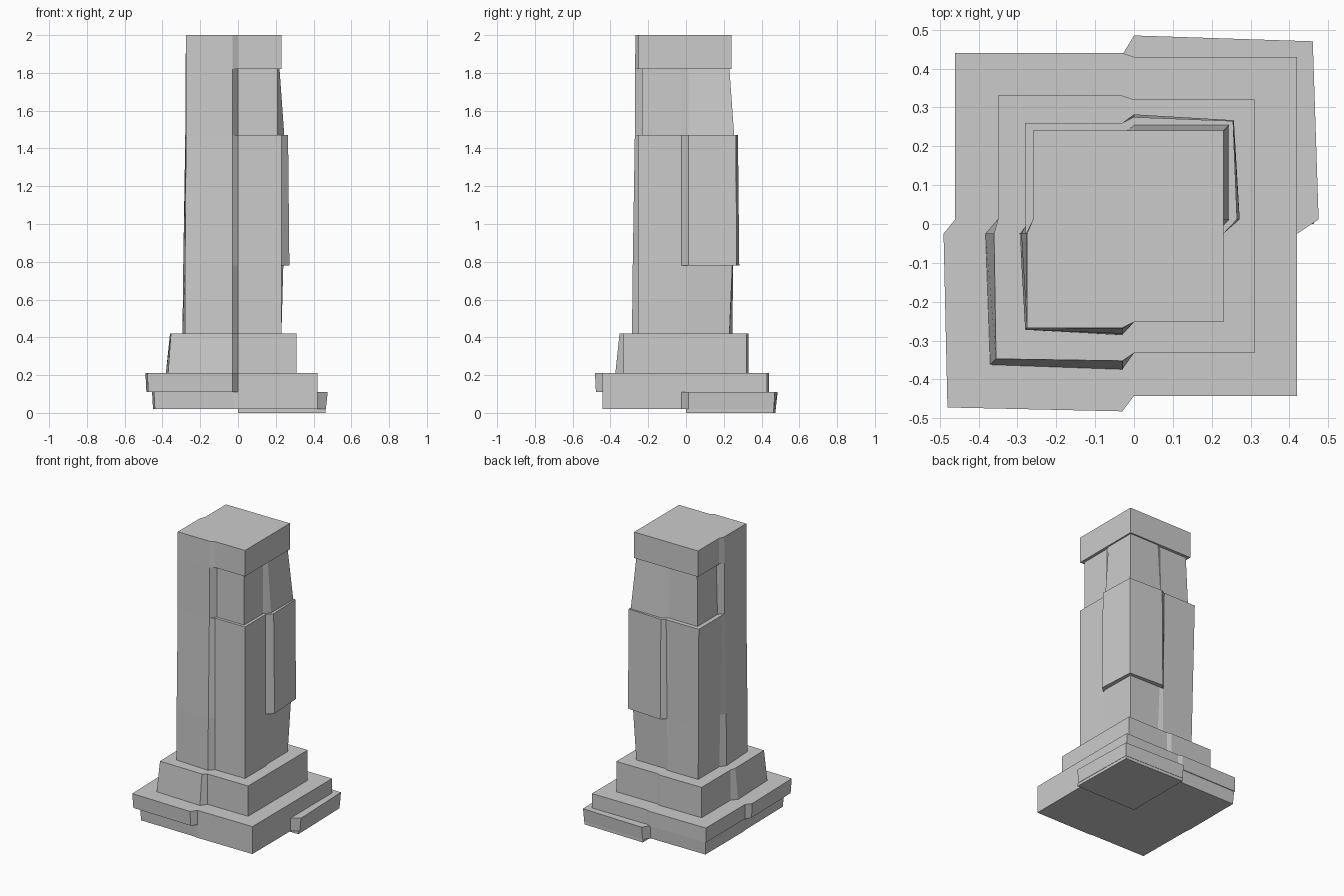
import bpy, bmesh

if "Cube" in bpy.data.objects:
    bpy.data.objects.remove(bpy.data.objects["Cube"])

# Pedestal profile, one row per level (repeated z = horizontal step):
# z, front-left size, flare, front-right size, back-right size, flare, back-left size
LEVELS = [
    (0.02, .440, .005, .42, .455, .010, .450),
    (0.11, .445, .005, .42, .460, .015, .455),
    (0.11, .475, .010, .42, .420, .000, .460),
    (0.21, .480, .010, .42, .420, .000, .460),
    (0.21, .370, .012, .31, .310, .000, .350),
    (0.42, .355, .005, .31, .310, .000, .350),
    (0.42, .280, .014, .23, .220, .000, .265),
    (0.78, .280, .010, .23, .235, .005, .270),
    (0.78, .280, .010, .23, .257, .015, .270),
    (1.47, .275, .004, .23, .255, .010, .280),
    (1.47, .275, .004, .21, .245, .000, .250),
    (1.82, .275, .003, .21, .220, .000, .240),
    (1.82, .275, .003, .23, .230, .000, .260),
    (2.00, .275, .000, .23, .230, .000, .260),
]
X0, X1, Y0, Y1 = -.03, 0, -.025, .012   # narrow transition strips between quadrants


def ring(fl, e, fr, br, f, bl):
    """Counter-clockwise outline joining the four quadrant corners."""
    fly, fry, bry, bly = fl - .008, fr + .022, br + .01, bl - .02
    return [(-fl - e, Y0), (-fl, -fly), (X0, -fly - e),
            (X1, -fry), (fr, -fry), (fr, Y0),
            (br + f, Y1), (br, bry), (X1, bry + f),
            (X0, bly), (-bl, bly), (-bl, Y1)]


def loft(name, loops):
    bm = bmesh.new()
    rows = [[bm.verts.new(p) for p in lp] for lp in loops]
    for a, b in zip(rows, rows[1:]):
        n = len(a)
        for i in range(n):
            j = (i + 1) % n
            bm.faces.new((a[i], a[j], b[j], b[i]))
    bm.faces.new(rows[0][::-1])
    bm.faces.new(rows[-1])
    bmesh.ops.remove_doubles(bm, verts=bm.verts[:], dist=1e-5)
    bmesh.ops.dissolve_degenerate(bm, edges=bm.edges[:], dist=1e-5)
    bmesh.ops.recalc_face_normals(bm, faces=bm.faces[:])
    me = bpy.data.meshes.new(name)
    bm.to_mesh(me)
    bm.free()
    ob = bpy.data.objects.new(name, me)
    bpy.context.collection.objects.link(ob)
    return ob


# Stepped base and shaft as one closed body
loft("pedestal_body", [[(x, y, r[0]) for x, y in ring(*r[1:])] for r in LEVELS])

# Raised pad under the back-right quarter
pad = [(0, 0), (.463, 0), (.453, .463), (0, .473)]
loft("base_pad", [[(x, y, z) for x, y in pad] for z in (0, .02)])
